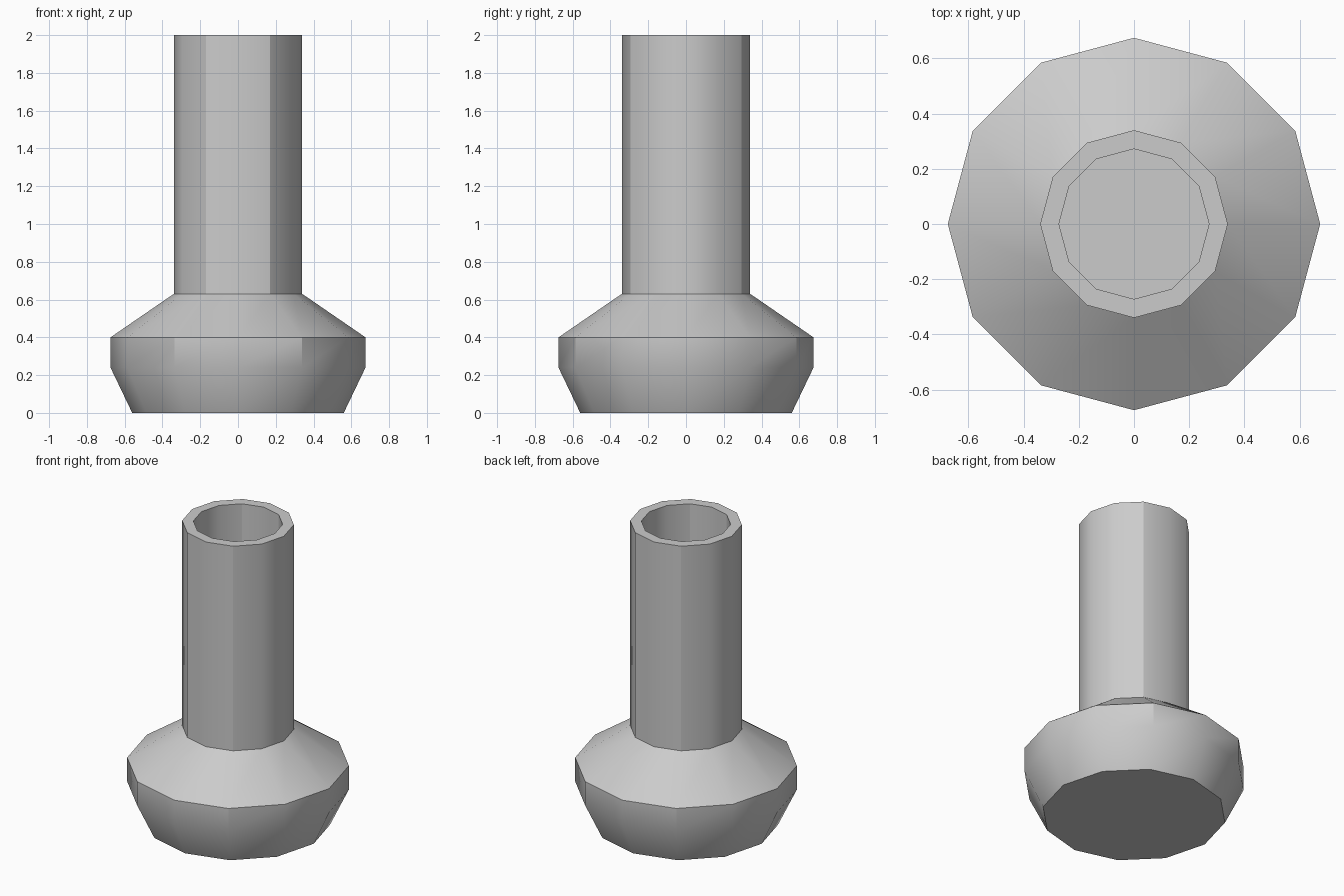
import bpy
import bmesh
from math import sin, cos, pi, radians

SIDES = 12

cube = bpy.data.objects.get("Cube")
if cube:
    bpy.data.objects.remove(cube, do_unlink=True)

grey = bpy.data.materials.new("plain_grey")
grey.use_nodes = True
colour = (0.6, 0.6, 0.6, 1)
grey.diffuse_color = colour
grey.node_tree.nodes["Principled BSDF"].inputs["Base Color"].default_value = colour

# Profile as (radius, height): foot, band, shoulder, tube, rim, bore
profile = [(0.56, 0), (0.675, 0.24), (0.675, 0.4), (0.34, 0.63),
           (0.34, 2), (0.272, 2), (0.272, 0.63)]

bm = bmesh.new()
rings = []
for radius, height in profile:
    angles = [2 * pi * i / SIDES for i in range(SIDES)]
    rings.append([bm.verts.new((radius * cos(a), radius * sin(a), height)) for a in angles])

# Walls between rings, then the underside and the floor of the bore
for low, high in zip(rings, rings[1:]):
    for i in range(SIDES):
        j = (i + 1) % SIDES
        bm.faces.new((low[i], low[j], high[j], high[i]))
bm.faces.new(rings[0][::-1])
bm.faces.new(rings[-1])
bm.normal_update()

for face in bm.faces:
    face.smooth = True

# Creases: all strong angles, plus four upright corners on the straight walls
for edge in bm.edges:
    a, b = (v.co for v in edge.verts)
    upright = (a - b).xy.length < 0.001
    corner = abs(abs(a.y) - abs(a.x) * 3 ** 0.5) < 0.01
    edge.smooth = edge.calc_face_angle(0) < radians(31) and not (upright and corner)

mesh = bpy.data.meshes.new("hollow_post")
bm.to_mesh(mesh)
bm.free()
mesh.materials.append(grey)
post = bpy.data.objects.new("hollow_post", mesh)
bpy.context.collection.objects.link(post)
